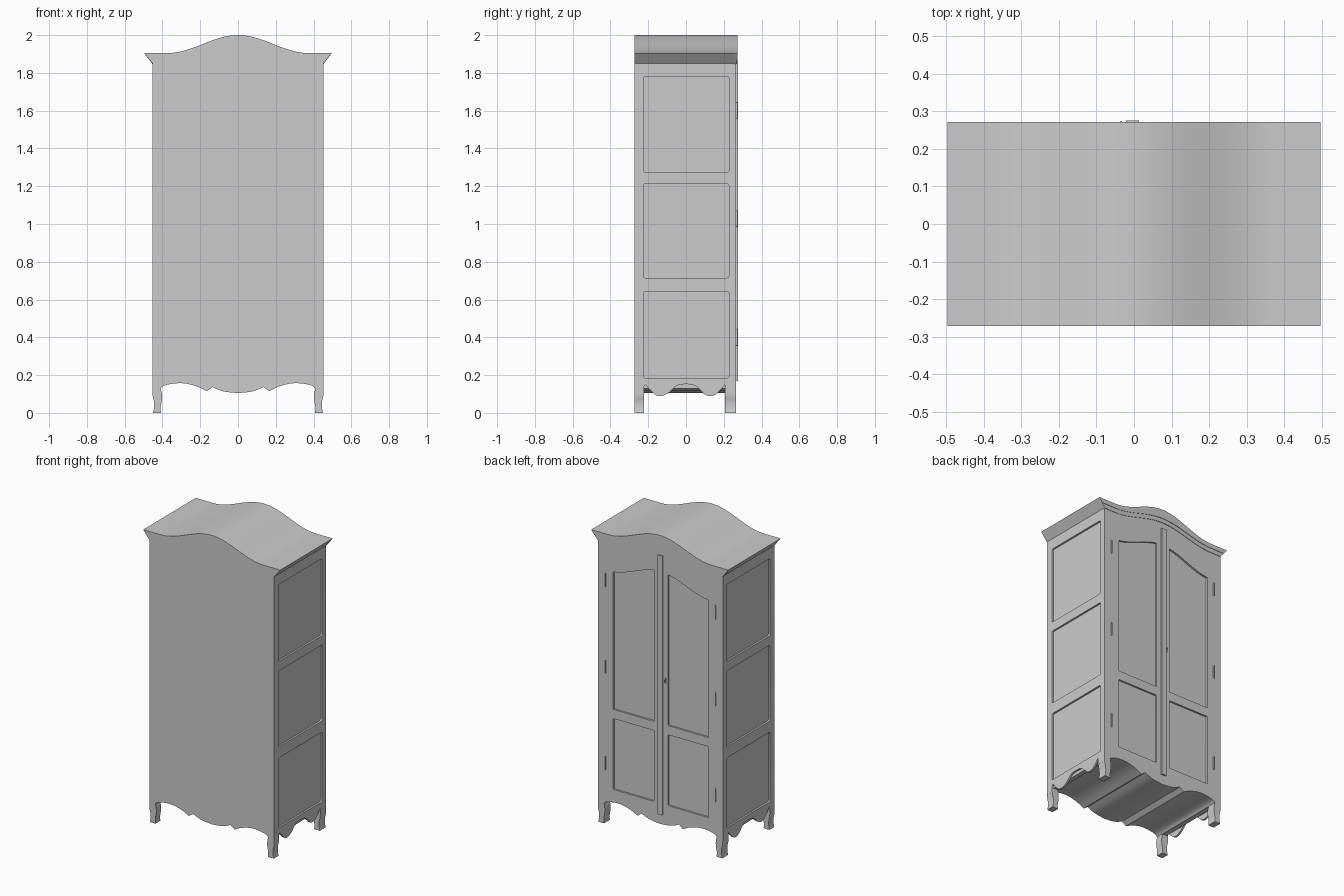
import bpy, bmesh
from math import cos, sin, pi, radians
from mathutils import Matrix

cube = bpy.data.objects.get("Cube")
if cube:
    bpy.data.objects.remove(cube, do_unlink=True)

grey = bpy.data.materials.new("warm_grey")
grey.use_nodes = True
COLOUR = (0.6, 0.6, 0.6, 1)
grey.diffuse_color = COLOUR
grey.node_tree.nodes["Principled BSDF"].inputs["Base Color"].default_value = COLOUR

W, EDGE, EAVE = 0.453, 0.497, 1.85      # half width, cornice half width, cornice base
BACK, FRONT, DEEP = -0.272, 0.266, 0.012
MID = -0.004                            # line where the doors meet

# Local plate axes (across, up, thickness) to model axes
AXES = {"y": Matrix(((1, 0, 0, 0), (0, 0, -1, 0), (0, 1, 0, 0), (0, 0, 0, 1))),
        "x": Matrix(((0, 0, 1, 0), (1, 0, 0, 0), (0, 1, 0, 0), (0, 0, 0, 1)))}


def plate(name, loops, axis, a, b):
    """Outline with optional holes, extruded from a to b along an axis."""
    curve = bpy.data.curves.new(name, "CURVE")
    curve.dimensions, curve.fill_mode = "2D", "BOTH"
    curve.extrude = abs(b - a) / 2
    for loop in loops:
        spline = curve.splines.new("POLY")
        spline.points.add(len(loop) - 1)
        for point, (u, v) in zip(spline.points, loop):
            point.co = (u, v, 0, 1)
        spline.use_cyclic_u = True
    temp = bpy.data.objects.new(name, curve)
    mesh = bpy.data.meshes.new_from_object(temp)
    bpy.data.objects.remove(temp)
    bpy.data.curves.remove(curve)
    mesh.name = name
    mesh.transform(AXES[axis])
    shift = (a + b) / 2
    mesh.transform(Matrix.Translation((shift, 0, 0) if axis == "x" else (0, shift, 0)))
    bm = bmesh.new()
    bm.from_mesh(mesh)
    bmesh.ops.remove_doubles(bm, verts=bm.verts, dist=1e-5)
    bmesh.ops.recalc_face_normals(bm, faces=bm.faces)
    bm.to_mesh(mesh)
    bm.free()
    mesh.materials.clear()
    mesh.materials.append(grey)
    obj = bpy.data.objects.new(name, mesh)
    bpy.context.collection.objects.link(obj)
    bpy.ops.object.select_all(action="DESELECT")
    obj.select_set(True)
    bpy.context.view_layer.objects.active = obj
    bpy.ops.object.shade_smooth_by_angle(angle=radians(30))
    return obj


def crown(x):
    """Height of the arched top."""
    return 1.905 + 0.095 * cos(pi / 2 * min(abs(x) / 0.375, 1)) ** 2


def span(a, b, n=40):
    return [a + (b - a) * i / n for i in range(n + 1)]


def mirrored(half):
    """Half outline from the outside to the middle, completed on the other side."""
    return half + [(-u, v) for u, v in reversed(half) if u != 0]


def smooth(points, rounds=2):
    """Corner cutting that keeps both ends."""
    for _ in range(rounds):
        out = [points[0]]
        for (a, b), (c, d) in zip(points, points[1:]):
            out += [(0.75 * a + 0.25 * c, 0.75 * b + 0.25 * d),
                    (0.25 * a + 0.75 * c, 0.25 * b + 0.75 * d)]
        points = out + [points[-1]]
    return points


def rounded(u0, u1, v0, v1, r=0.012):
    corners = [(u1 - r, v1 - r), (u0 + r, v1 - r), (u0 + r, v0 + r), (u1 - r, v0 + r)]
    return [(cu + r * cos(k * pi / 2 + t), cv + r * sin(k * pi / 2 + t))
            for k, (cu, cv) in enumerate(corners) for t in span(0, pi / 2, 4)]


def box(u0, u1, v0, v1):
    return [(u0, v0), (u1, v0), (u1, v1), (u0, v1)]


# Scalloped lower edge, shared by carcass and front
scallop = mirrored(smooth([(-0.41, 0.13), (-0.39, 0.148), (-0.3, 0.161), (-0.22, 0.143), (-0.165, 0.115)])
                   + smooth([(-0.135, 0.137), (-0.08, 0.112), (0, 0.105)]))
top = [(x, crown(x)) for x in span(EDGE, -EDGE, 64)]


def carcass(half):
    return ([(-half, 0.13)] + scallop + [(half, 0.13), (half, EAVE), (W, EAVE)]
            + top + [(-W, EAVE), (-half, EAVE)])


plate("carcass", [carcass(W - DEEP)], "y", BACK, FRONT - DEEP)

# Front frame with arched upper door panels and lower door panels
holes = []
for side in (-1, 1):
    inner, outer = MID + side * 0.05, MID + side * 0.346
    holes.append([(inner, 0.765), (outer, 0.765)]
                 + [(x, crown(x) - 0.24) for x in span(outer, inner, 24)])
    holes.append(rounded(min(inner, outer), max(inner, outer), 0.24, 0.705, 0.005))
plate("door_front", [carcass(W)] + holes, "y", FRONT - DEEP, FRONT)

# Stepped cornice moulding following the arch
for name, drop, end, y in (("cornice_lower", 0.058, W, 0.269), ("cornice_upper", 0.03, 0.475, 0.272)):
    under = [(x, crown(x) - drop - 0.03 * (crown(x) - 1.905) / 0.095) for x in span(-end, end, 64)]
    plate(name, [top + under], "y", FRONT - DEEP, y)

# Strip between the doors, lock plate and key
plate("centre_strip", [box(MID - 0.017, MID + 0.017, 0.17, 1.87)], "y", FRONT - DEEP, 0.276)
plate("lock_plate", [rounded(-0.041, -0.027, 1.035, 1.075, 0.006)], "y", FRONT - DEEP, FRONT + 0.003)
plate("key", [box(-0.036, -0.032, 1.045, 1.06)], "y", FRONT, 0.275)

# Side frames with three recessed panels and a shaped apron
apron = mirrored(smooth([(-0.222, 0.1), (-0.222, 0.16), (-0.195, 0.125), (-0.15, 0.083), (-0.095, 0.1),
                         (-0.05, 0.148), (0, 0.153)]))
apron = [(u - 0.008 if u > 0.1 else u, v) for u, v in apron]
side_outline = ([(BACK, 0.1)] + apron
                + [(FRONT - DEEP, 0.1), (FRONT - DEEP, EAVE), (BACK, EAVE)])
panels = [rounded(-0.226, 0.228, a, b) for a, b in ((0.185, 0.642), (0.715, 1.213), (1.275, 1.78))]
for name, side in (("left", 1), ("right", -1)):
    plate(name + "_side_frame", [side_outline] + panels, "x", side * (W - DEEP), side * W)

    # Curved legs
    outer = smooth([(W, 0.155), (W, 0.09), (0.444, 0.06), (0.444, 0.025), (0.45, 0)])
    inner = smooth([(0.408, 0), (0.411, 0.03), (0.402, 0.07), (0.402, 0.1), (0.41, 0.13), (0.41, 0.155)])
    leg = [(side * u, v) for u, v in outer + inner]
    plate(name + "_back_leg", [leg], "y", BACK, -0.222)
    plate(name + "_front_leg", [leg], "y", 0.206, FRONT)

    # Hinges
    for level, z in (("lower", 0.4), ("middle", 1.03), ("upper", 1.6)):
        u = side * 0.4
        plate(name + "_" + level + "_hinge", [rounded(u - 0.004, u + 0.004, z - 0.045, z + 0.045, 0.003)],
              "y", FRONT - DEEP, FRONT + 0.006)
